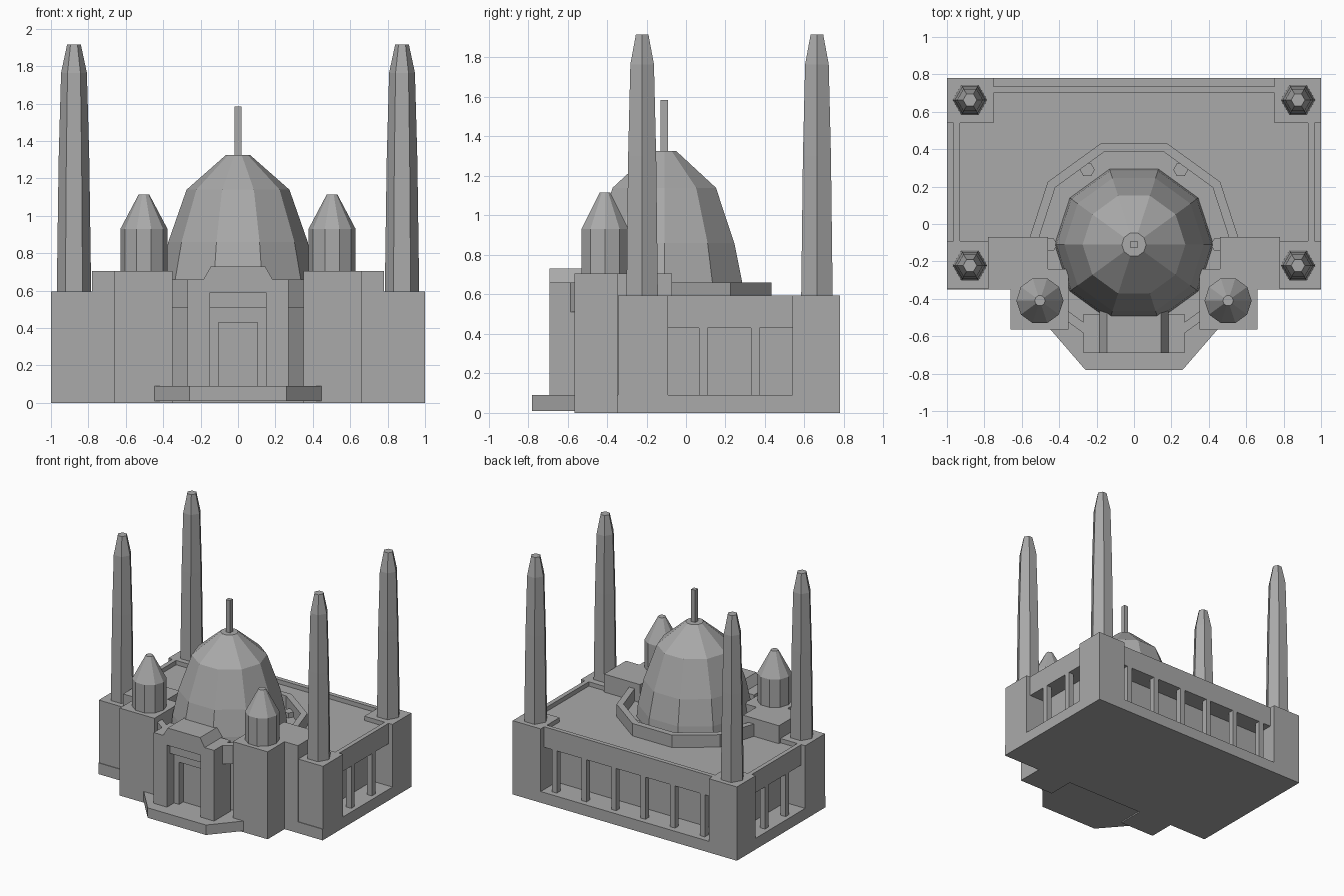
import bpy, bmesh
from math import cos, sin, pi

old = bpy.data.objects.get("Cube")
if old:
    bpy.data.objects.remove(old, do_unlink=True)

stone = bpy.data.materials.new("grey_stone")
stone.use_nodes = True
GREY = (0.4, 0.4, 0.4, 1)
stone.diffuse_color = GREY
stone.node_tree.nodes["Principled BSDF"].inputs["Base Color"].default_value = GREY


def finish(name, bm):
    bmesh.ops.recalc_face_normals(bm, faces=bm.faces)
    mesh = bpy.data.meshes.new(name)
    bm.to_mesh(mesh)
    bm.free()
    mesh.materials.append(stone)
    ob = bpy.data.objects.new(name, mesh)
    bpy.context.collection.objects.link(ob)
    return ob


def skin(name, rings, closed=False):
    """Join equal-length loops of points with quads; cap the ends or close the loop."""
    bm = bmesh.new()
    loops = [[bm.verts.new(p) for p in ring] for ring in rings]
    pairs = list(zip(loops, loops[1:]))
    if closed:
        pairs.append((loops[-1], loops[0]))
    else:
        bm.faces.new(loops[0])
        bm.faces.new(loops[-1])
    n = len(loops[0])
    for a, b in pairs:
        for i in range(n):
            j = (i + 1) % n
            bm.faces.new((a[i], a[j], b[j], b[i]))
    return finish(name, bm)


def box(name, x0, x1, y0, y1, z0, z1):
    corners = ((x0, y0), (x1, y0), (x1, y1), (x0, y1))
    return skin(name, [[(x, y, z) for x, y in corners] for z in (z0, z1)])


def box_pair(name, x0, x1, *rest):
    box("left_" + name, x0, x1, *rest)
    box("right_" + name, -x1, -x0, *rest)


def turned(name, cx, cy, sides, profile, closed=False):
    """Faceted solid of revolution from (radius, height) pairs."""
    angles = [2 * pi * i / sides for i in range(sides)]
    return skin(name, [[(cx + r * cos(a), cy + r * sin(a), z) for a in angles]
                       for r, z in profile], closed)


FLOOR, BEAM, ROOF, TOP = 0.09, 0.43, 0.56, 0.595
DOME_Y = -0.11

# Base and porch steps
box("base_slab", -1, 1, -0.35, 0.78, 0, FLOOR)
porch = ((-0.45, -0.3), (-0.45, -0.56), (-0.26, -0.78),
         (0.26, -0.78), (0.45, -0.56), (0.45, -0.3))
skin("porch_step", [[(x, y, z) for x, y in porch] for z in (0.01, FLOOR)])

# Hall walls, roof and parapets
box("hall_walls", -0.82, 0.82, -0.3, 0.58, FLOOR, BEAM)
box("roof_slab", -0.965, 0.965, -0.3, 0.735, BEAM, ROOF)
box("back_parapet", -0.76, 0.76, 0.70, 0.735, ROOF, TOP)
box_pair("parapet", 0.93, 0.965, -0.09, 0.55, ROOF, TOP)

# Corner blocks
box_pair("back_corner", 0.75, 1, 0.54, 0.78, 0, TOP)
box_pair("front_corner", 0.77, 1, -0.345, -0.09, 0, TOP)

# Arcade columns
W = 0.022
for k, x in enumerate((0.13, 0.395, 0.66)):
    box_pair(f"back_column_{k}", x - W, x + W, 0.69, 0.735, FLOOR, BEAM)
for k, y in enumerate((0.087, 0.35)):
    box_pair(f"side_column_{k}", 0.92, 0.965, y - W, y + W, FLOOR, BEAM)

# Front towers
box_pair("rear_tower", 0.46, 0.78, -0.35, -0.07, 0, 0.705)
box_pair("front_tower", 0.35, 0.66, -0.565, -0.24, 0, 0.705)

# Drum below the dome
turned("drum_wall", 0, DOME_Y, 10, [(0.46, FLOOR), (0.46, ROOF)])
turned("drum_parapet", 0, DOME_Y, 10,
       [(0.57, 0.51), (0.57, 0.66), (0.52, 0.66), (0.52, 0.51)], closed=True)
turned("drum_ceiling", 0, DOME_Y, 10, [(0.55, 0.51), (0.55, ROOF)])
for k, (x, y) in enumerate(((0.25, 0.29), (0.45, DOME_Y))):
    for side in (-1, 1):
        turned(f"drum_post_{k}", side * x, y, 6, [(0.04, ROOF), (0.04, 0.6)])

# Dome and finial
turned("dome", 0, DOME_Y, 10,
       [(0.425, 0.55), (0.415, 0.66), (0.373, 0.86), (0.275, 1.14), (0.065, 1.325)])
box("finial", -0.018, 0.018, DOME_Y - 0.018, DOME_Y + 0.018, 1.32, 1.585)

# Entrance portal
box_pair("portal_pier", 0.15, 0.27, -0.69, -0.48, FLOOR, 0.66)
box("portal_lintel", -0.15, 0.15, -0.69, -0.48, 0.59, 0.66)
box("portal_beam", -0.15, 0.15, -0.63, -0.5, 0.525, 0.59)
box("door_header", -0.15, 0.15, -0.6, -0.5, BEAM, 0.525)
box_pair("door_jamb", 0.105, 0.15, -0.6, -0.5, FLOOR, BEAM)
cap = ((-0.185, 0.66), (0.185, 0.66), (0.145, 0.73), (-0.145, 0.73))
skin("portal_cap", [[(x, y, z) for x, z in cap] for y in (-0.69, -0.45)])

# Turrets and minarets
for side, label in ((1, "left"), (-1, "right")):
    turned(label + "_turret", side * 0.503, -0.41, 10,
           [(0.126, 0.7), (0.126, 0.93), (0.028, 1.115)])
    for y, place in ((-0.222, "front"), (0.663, "back")):
        turned(f"{label}_{place}_minaret", side * 0.877, y, 6,
               [(0.092, 0.59), (0.082, 1.3), (0.069, 1.765), (0.037, 1.915)])
